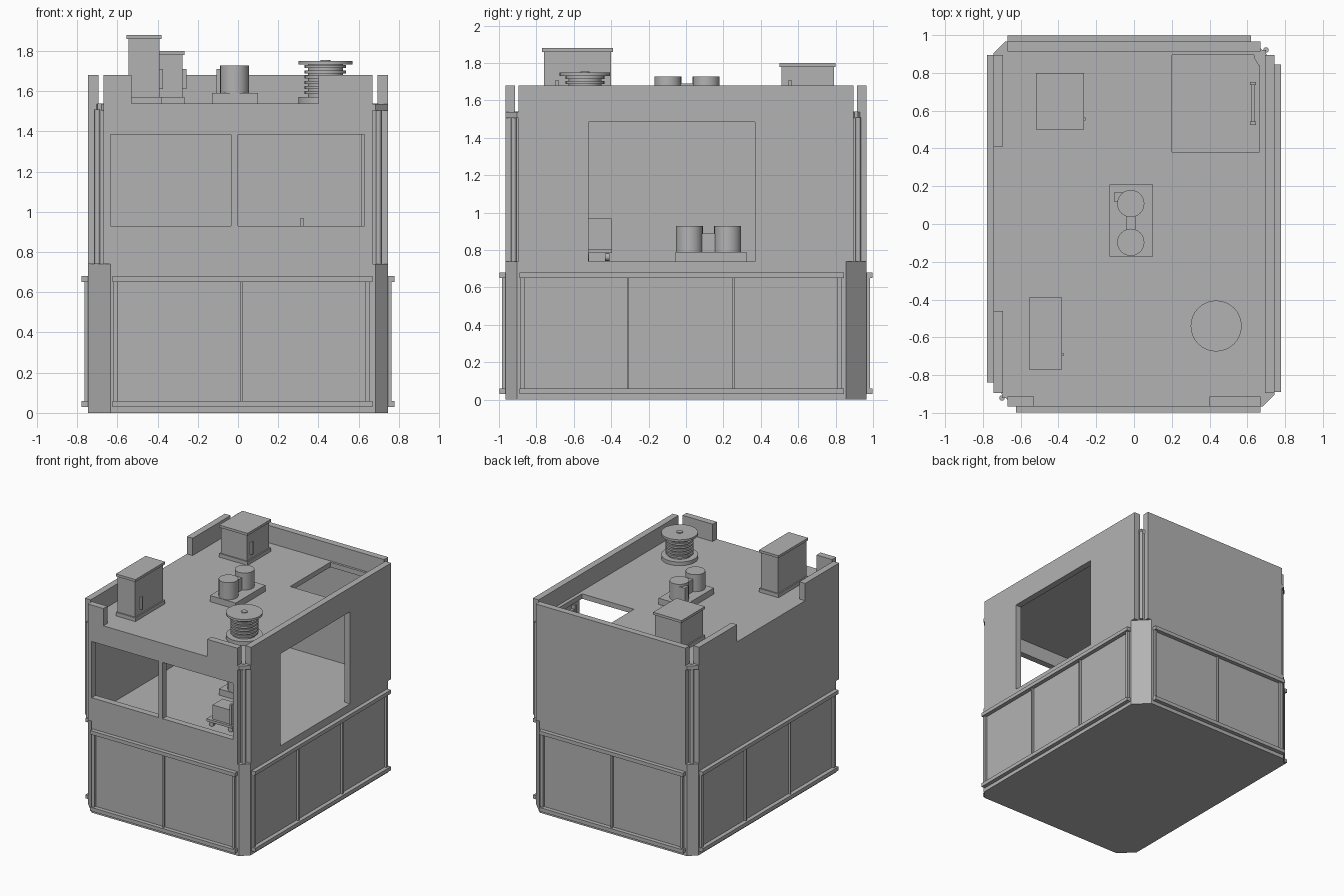
import bpy, bmesh
from math import radians
from mathutils import Matrix, Vector

cube = bpy.data.objects.get("Cube")
if cube:
    bpy.data.objects.remove(cube, do_unlink=True)

GRAY = (0.45, 0.45, 0.45, 1)
mat = bpy.data.materials.new("plain_gray")
mat.use_nodes = True
mat.diffuse_color = GRAY
mat.node_tree.nodes["Principled BSDF"].inputs["Base Color"].default_value = GRAY
mat.node_tree.nodes["Principled BSDF"].inputs["Roughness"].default_value = 0.8


def finish(name, bm, matrix=Matrix()):
    bmesh.ops.recalc_face_normals(bm, faces=bm.faces)
    mesh = bpy.data.meshes.new(name)
    bm.transform(matrix)
    bm.to_mesh(mesh)
    bm.free()
    mesh.materials.append(mat)
    obj = bpy.data.objects.new(name, mesh)
    bpy.context.collection.objects.link(obj)
    return obj


def add_box(bm, x, y, z):
    """Box between the (low, high) pairs on each axis."""
    lo, hi = zip(x, y, z)
    size = [b - a for a, b in zip(lo, hi)]
    mid = [(a + b) / 2 for a, b in zip(lo, hi)]
    bmesh.ops.create_cube(bm, size=1, matrix=Matrix.Translation(mid) @ Matrix.Diagonal((*size, 1)))


def add_cylinder(bm, x, y, z, r, sides=24, turn=Matrix()):
    """Upright cylinder from z[0] to z[1], smooth round the side."""
    place = Matrix.Translation((x, y, (z[0] + z[1]) / 2)) @ turn
    made = bmesh.ops.create_cone(bm, cap_ends=True, segments=sides, radius1=r, radius2=r,
                                 depth=z[1] - z[0], matrix=place)
    for f in {f for v in made["verts"] for f in v.link_faces}:
        f.smooth = len(f.verts) == 4


def prism(name, outline, z0, z1):
    bm = bmesh.new()
    face = bm.faces.new([bm.verts.new((x, y, z0)) for x, y in outline])
    top = bmesh.ops.extrude_face_region(bm, geom=[face])["geom"]
    bmesh.ops.translate(bm, verts=[v for v in top if isinstance(v, bmesh.types.BMVert)],
                        vec=(0, 0, z1 - z0))
    return finish(name, bm)


def slab(name, u, v, holes, place, depth, matrix=Matrix()):
    """Sheet of grid cells without the cells inside holes, given a thickness."""
    us = sorted({*u, *[e for h in holes for e in h[:2]]})
    vs = sorted({*v, *[e for h in holes for e in h[2:]]})
    bm = bmesh.new()
    grid = [[bm.verts.new(place(a, b)) for b in vs] for a in us]
    for i in range(len(us) - 1):
        for j in range(len(vs) - 1):
            a, b = (us[i] + us[i + 1]) / 2, (vs[j] + vs[j + 1]) / 2
            if not any(h[0] < a < h[1] and h[2] < b < h[3] for h in holes):
                bm.faces.new((grid[i][j], grid[i + 1][j], grid[i + 1][j + 1], grid[i][j + 1]))
    top = bmesh.ops.extrude_face_region(bm, geom=bm.faces[:])["geom"]
    bmesh.ops.translate(bm, verts=[t for t in top if isinstance(t, bmesh.types.BMVert)],
                        vec=Vector(depth))
    loose = [t for t in bm.verts if not t.link_faces]
    bmesh.ops.delete(bm, geom=loose, context="VERTS")
    return finish(name, bm, matrix)


W, L = 0.745, 0.965             # half width and half length of the body
FLOOR, ROOF, TOP = 0.74, 1.54, 1.68
BIG, SMALL = 0.11, 0.062        # corner chamfers

# Lower storey with chamfered corners
corners = [(1, -1, SMALL), (1, 1, BIG), (-1, 1, SMALL), (-1, -1, BIG)]
outline = []
for sx, sy, c in corners:
    ends = [(sx * (W - c), sy * L), (sx * W, sy * (L - c))]
    outline += ends if sx * sy < 0 else ends[::-1]
prism("base_storey", outline, 0, FLOOR)

# Walls and panel frames, each made facing front and turned to its side
HALF_X, HALF_Y = 0.67, 0.895
sides = [
    ("front", 0, L, HALF_X, (-0.625, 0.67), 2,
     [(-0.635, -0.035, 0.93, 1.385), (0, 0.63, 0.93, 1.385), (-0.53, 0.4, ROOF, TOP)]),
    ("left", 90, W, HALF_Y, (-0.89, 0.845), 3, [(-0.52, 0.37, FLOOR, 1.485)]),
    ("back", 180, L, HALF_X, (-0.62, 0.67), 2, []),
    ("right", 270, W, HALF_Y, (-0.895, 0.84), 3, [(-0.41, 0.46, ROOF, TOP)]),
]
for side, angle, d, half, span, count, holes in sides:
    turn = Matrix.Rotation(radians(angle), 4, "Z")
    slab(side + "_wall", (-half, half), (FLOOR, TOP), holes,
         lambda a, b: (a, -d, b), (0, 0.052, 0), turn)
    bm = bmesh.new()
    for z in (0.03, 0.65):
        add_box(bm, span, (-d - 0.033, -d + 0.01), (z, z + 0.03))
    first, last = span[0] + 0.015, span[1] - 0.025
    for i in range(count + 1):
        u = first + (last - first) * i / count
        w = 0.006 if 0 < i < count else 0.012
        add_box(bm, (u - w, u + w), (-d - 0.018, -d + 0.01), (0.05, 0.66))
    finish(side + "_panel_frame", bm, turn)

# Corner posts, pipes and caps in the gaps between the walls
for (sx, sy, c), label in zip(corners, ("front_left", "back_left", "back_right", "front_right")):
    bm = bmesh.new()
    add_box(bm, sorted((sx * 0.66, sx * 0.7)), sorted((sy * 0.88, sy * 0.922)), (FLOOR, ROOF - 0.03))
    add_cylinder(bm, sx * 0.699, sy * 0.921, (FLOOR, ROOF - 0.03), 0.014, 12)
    finish(label + "_corner_post", bm)
    prism(label + "_corner_cap",
          [(sx * (W - c), sy * 0.88), (sx * (W - c), sy * L), (sx * W, sy * (L - c)),
           (sx * W, sy * 0.84), (sx * 0.66, sy * 0.84)] if c > 0.1 else
          [(sx * 0.66, sy * 0.86), (sx * 0.66, sy * L), (sx * (W - c), sy * L),
           (sx * W, sy * (L - c)), (sx * W, sy * 0.86)], 1.505, 1.537)

# Roof deck with hatch opening
slab("roof_deck", (-0.7, 0.7), (-0.92, 0.92), [(0.2, 0.665, 0.38, 0.895)],
     lambda a, b: (a, b, ROOF), (0, 0, -0.04))


# Roof cabinets with cap, plinth and handle
def cabinet(name, x, y, top, handle_y):
    bm = bmesh.new()
    inner = lambda p: (p[0] + 0.01, p[1] - 0.01)
    add_box(bm, inner(x), inner(y), (ROOF, top))
    add_box(bm, x, y, (top - 0.02, top))
    add_box(bm, x, y, (ROOF, ROOF + 0.03))
    add_box(bm, (x[1] - 0.015, x[1] + 0.008), (handle_y - 0.008, handle_y + 0.008),
            (ROOF + 0.07, ROOF + 0.17))
    finish(name, bm)


cabinet("tall_roof_cabinet", (-0.555, -0.38), (-0.77, -0.39), 1.88, -0.69)
cabinet("low_roof_cabinet", (-0.52, -0.265), (0.5, 0.8), 1.8, 0.555)


# Twin tank pumps on a plinth
def pump(name, y, z):
    bm = bmesh.new()
    add_box(bm, (-0.13, 0.1), (y - 0.19, y + 0.19), (z, z + 0.05))
    for dy in (-0.115, 0.09):
        add_cylinder(bm, -0.017, y + dy, (z + 0.04, z + 0.188), 0.072)
    add_box(bm, (-0.042, 0.008), (y - 0.08, y + 0.06), (z + 0.04, z + 0.15))
    add_box(bm, (-0.107, -0.05), (y + 0.1, y + 0.15), (z + 0.04, z + 0.17))
    finish(name, bm)


pump("roof_pump", 0.018, ROOF)
pump("indoor_pump", 0.133, FLOOR)

# Cable spool
SX, SY = 0.435, -0.54
bm = bmesh.new()
add_cylinder(bm, SX, SY, (ROOF, ROOF + 0.03), 0.135, 32)
add_cylinder(bm, SX, SY, (ROOF, 1.74), 0.088, 32)
for i in range(6):
    z = ROOF + 0.045 + i * 0.026
    add_cylinder(bm, SX, SY, (z, z + 0.015), 0.103, 32)
add_cylinder(bm, SX, SY, (1.732, 1.75), 0.135, 32)
add_cylinder(bm, SX, SY, (1.74, 1.756), 0.024, 16)
finish("cable_spool", bm)

# Ladder below the hatch
bm = bmesh.new()
for y in (0.525, 0.735):
    add_box(bm, (0.615, 0.645), (y, y + 0.018), (FLOOR, ROOF - 0.02))
for i in range(10):
    z = FLOOR + 0.06 + i * 0.075
    add_box(bm, (0.62, 0.64), (0.53, 0.745), (z, z + 0.015))
finish("ladder", bm)

# Small cart with back plate and wheels
bm = bmesh.new()
add_box(bm, (0.11, 0.34), (-0.56, -0.395), (0.785, 0.805))
add_box(bm, (0.15, 0.31), (-0.54, -0.41), (0.8, 0.92))
add_box(bm, (0.31, 0.325), (-0.55, -0.397), (0.8, 0.97))
roll = Matrix.Rotation(radians(90), 4, "X")
for x in (0.14, 0.31):
    for y in (-0.53, -0.42):
        add_cylinder(bm, x, y, (FLOOR + 0.011, FLOOR + 0.035), 0.02, 16, roll)
        add_box(bm, (x - 0.008, x + 0.008), (y - 0.008, y + 0.008), (0.765, 0.79))
finish("cart", bm)
